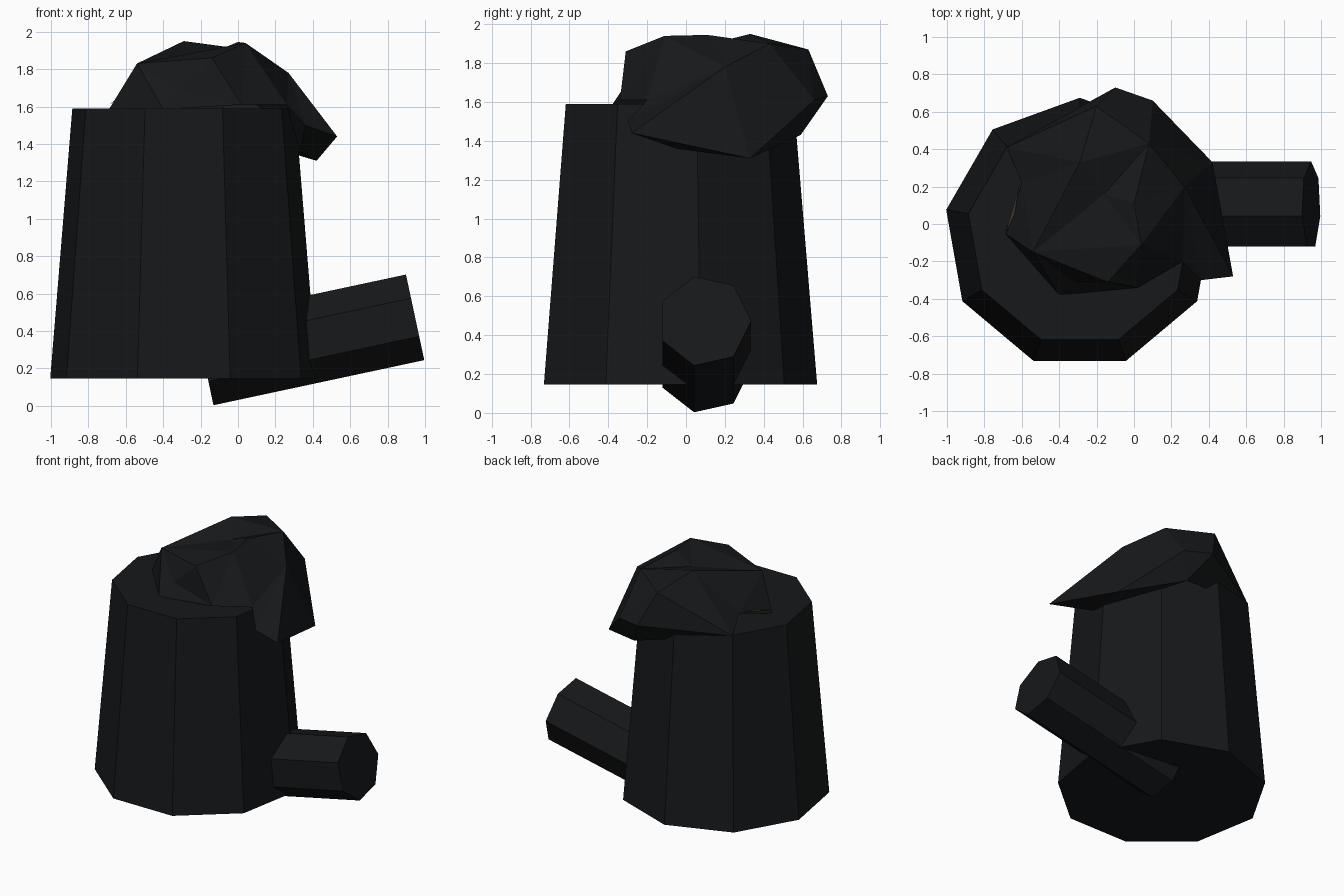
import bpy, bmesh, math
from mathutils import Matrix, Vector

if "Cube" in bpy.data.objects:
    bpy.data.objects.remove(bpy.data.objects["Cube"])


def material(name, rgb):
    m = bpy.data.materials.new(name)
    m.diffuse_color = (*rgb, 1)
    m.use_nodes = True
    m.node_tree.nodes["Principled BSDF"].inputs["Base Color"].default_value = m.diffuse_color
    return m


CHARCOAL = material("charcoal", (0.008, 0.009, 0.010))
BROWN = material("brown", (0.05, 0.037, 0.027))


def finish(name, bm, mat):
    bmesh.ops.recalc_face_normals(bm, faces=bm.faces[:])
    me = bpy.data.meshes.new(name)
    bm.to_mesh(me)
    bm.free()
    me.materials.append(mat)
    ob = bpy.data.objects.new(name, me)
    bpy.context.collection.objects.link(ob)
    return ob


def prism(name, sides, start, end, r1, r2, u, v, phase):
    """Capped tapered prism between two points; u and v span its cross-section."""
    bm = bmesh.new()
    rings = []
    for c, r in ((start, r1), (end, r2)):
        angles = [math.radians(phase) + math.tau * i / sides for i in range(sides)]
        rings.append([bm.verts.new(Vector(c) + r * (math.cos(a) * u + math.sin(a) * v)) for a in angles])
    for i in range(sides):
        j = (i + 1) % sides
        bm.faces.new((rings[0][i], rings[0][j], rings[1][j], rings[1][i]))
    bm.faces.new(rings[0][::-1])
    bm.faces.new(rings[1])
    return finish(name, bm, CHARCOAL)


def sheet(name, points, faces, mat):
    bm = bmesh.new()
    verts = {k: bm.verts.new(p) for k, p in points.items()}
    for f in faces.split():
        bm.faces.new([verts[k] for k in f])
    return finish(name, bm, mat)


# Nine-sided tapered trunk
prism("trunk", 9, (-0.29, -0.05, 0.145), (-0.29, -0.05, 1.59), 0.725, 0.605,
      Vector((1, 0, 0)), Vector((0, 1, 0)), 10)

# Seven-sided side stub, tilted upward to the right
start, end = Vector((-0.18, 0.095, 0.232)), Vector((0.947, 0.095, 0.473))
axis = (end - start).normalized()
side = Vector((0, 1, 0))
prism("side_stub", 7, start, end, 0.24, 0.24, side, axis.cross(side), 0)

# Crumpled cover draped over the top: crests, then hanging rim, then underside lip
cover = {
    "S": (-0.54, -0.15, 1.83), "A": (-0.29, 0.33, 1.95), "B": (-0.20, 0.63, 1.87),
    "C": (0.08, 0.43, 1.90), "E": (0.04, -0.11, 1.94), "F": (0.00, 0.11, 1.945),
    "G": (-0.14, -0.31, 1.86), "Q": (-0.16, 0.16, 1.88), "R": (0.27, 0.20, 1.78),
    "T": (0.53, -0.28, 1.44), "U": (0.42, 0.33, 1.31), "D": (0.10, 0.66, 1.61),
    "V": (-0.10, 0.73, 1.63), "O": (-0.68, 0.41, 1.585), "M": (-0.60, 0.22, 1.66),
    "L": (-0.69, -0.05, 1.585), "K": (-0.40, -0.38, 1.585), "J": (-0.32, -0.31, 1.69),
    "I": (0.02, -0.34, 1.61), "H": (0.26, -0.20, 1.61), "W": (0.36, -0.30, 1.50),
    "N": (0.02, 0.59, 1.43), "X": (0.33, -0.05, 1.36),
}
sheet("draped_cover", cover,
      "SAQ SQE EQF QAC ABC QCF FCR FRE ERH RTW RWH EHI EIG SEG SGJ GIJ "
      "SJK SKL SLM SMA MOA AOB BOV BVD BDC CDU CUR RUT "
      "VDN DUN UTX TWX WHX UXN VNO JIK", CHARCOAL)

# Brown sliver showing at the left edge of the cover
sheet("exposed_wood", {"a": (-0.69, -0.06, 1.61), "b": (-0.64, 0.05, 1.64),
                       "c": (-0.61, 0.22, 1.67)}, "abc", BROWN)
